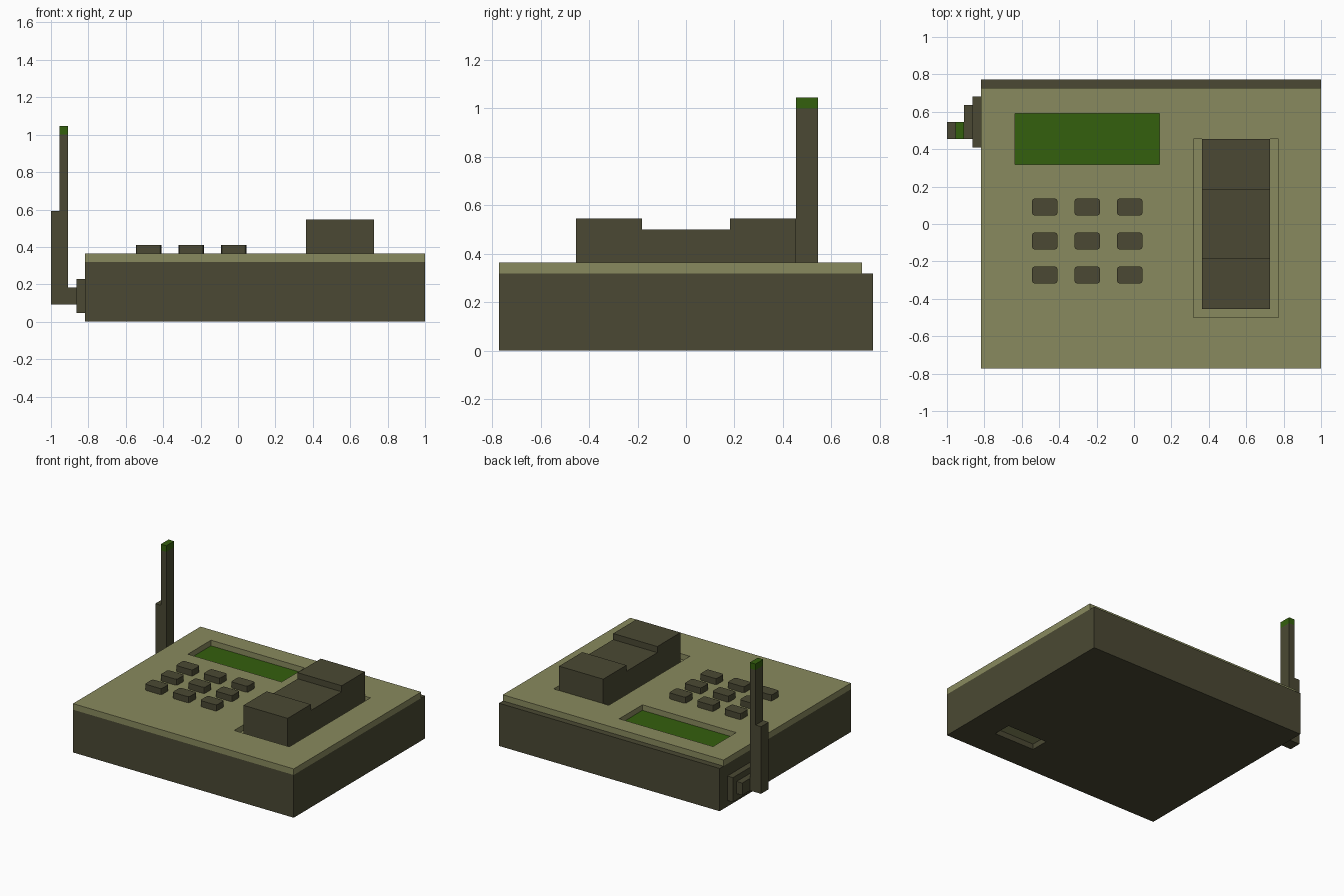
import bpy, bmesh

cube = bpy.data.objects.get("Cube")
if cube:
    bpy.data.objects.remove(cube, do_unlink=True)

U = 1 / 22  # design grid unit


def material(name, rgb):
    m = bpy.data.materials.new(name)
    m.use_nodes = True
    m.diffuse_color = (*rgb, 1)
    bsdf = next(n for n in m.node_tree.nodes if n.type == 'BSDF_PRINCIPLED')
    bsdf.inputs["Base Color"].default_value = (*rgb, 1)
    bsdf.inputs["Roughness"].default_value = 0.8
    return m


DARK = material("dark olive", (0.069, 0.066, 0.033))
OLIVE = material("light olive", (0.25, 0.254, 0.112))
GREEN = material("screen green", (0.034, 0.115, 0.004))


def box(name, x, y, z, mat, corner=0):
    """Box from (min, max) ranges, with optional chamfered upright edges."""
    bm = bmesh.new()
    bmesh.ops.create_cube(bm, size=1)
    for v in bm.verts:
        for i, (lo, hi) in enumerate((x, y, z)):
            v.co[i] = lo if v.co[i] < 0 else hi
    if corner:
        upright = [e for e in bm.edges
                   if abs(e.verts[0].co.z - e.verts[1].co.z) > 1e-4]
        bmesh.ops.bevel(bm, geom=upright, offset=corner, segments=2,
                        profile=0.5, affect='EDGES')
    me = bpy.data.meshes.new(name)
    bm.to_mesh(me)
    bm.free()
    me.materials.append(mat)
    ob = bpy.data.objects.new(name, me)
    bpy.context.collection.objects.link(ob)
    return ob


def cut(target, x, y, z):
    """Cut a box-shaped opening out of the target."""
    cutter = box("cutter", x, y, z, target.data.materials[0])
    cutter.hide_render = True
    mod = target.modifiers.new("opening", 'BOOLEAN')
    mod.operation = 'DIFFERENCE'
    mod.solver = 'EXACT'
    mod.object = cutter
    bpy.context.view_layer.objects.active = target
    bpy.ops.object.modifier_apply(modifier=mod.name)
    bpy.data.objects.remove(cutter, do_unlink=True)


def span(lo, hi):
    return (lo * U, hi * U)


# Body with a shallow pocket underneath
body = box("body", span(-18, 22), span(-17, 17), span(0, 7), DARK)
pocket_x, pocket_y = span(9.5, 16.8), span(-12, -9)
cut(body, pocket_x, pocket_y, (-0.1, U))
box("pocket_floor", pocket_x, pocket_y, (U - 0.004, U), OLIVE)

# Top panel with openings for the screen and the handset cradle
panel = box("top_panel", span(-18, 22), span(-17, 16), span(7, 8), OLIVE)
screen_x, screen_y = span(-14, 3), span(7, 13)
cradle_x, cradle_y = span(7, 17), span(-11, 10)
cut(panel, screen_x, screen_y, span(6, 9))
cut(panel, cradle_x, cradle_y, span(6, 9))
box("screen", screen_x, screen_y, (7 * U, 7 * U + 0.004), GREEN)
box("cradle_floor", cradle_x, cradle_y, (7 * U, 7 * U + 0.004), OLIVE)

# Handset: raised ear and mouth ends joined by a lower grip
for name, y, top in (("handset_mouthpiece", (-10, -4), 12),
                     ("handset_grip", (-4, 4), 11),
                     ("handset_earpiece", (4, 10), 12)):
    box(name, span(8, 16), span(*y), span(7, top), DARK)

# Keypad, three by three
for row in range(3):
    for col in range(3):
        x0, y0 = -12 + 5 * col, 1 - 4 * row
        box(f"key_{row + 1}_{col + 1}", span(x0, x0 + 3), span(y0, y0 + 2),
            span(8, 9), DARK, corner=0.014)

# Antenna on the right side: stepped mount, holder, mast and tip
box("antenna_mount", span(-19, -18), span(9, 15), span(1, 5), DARK)
box("antenna_joint", span(-20, -19), span(10, 14), span(2, 4), DARK)
box("antenna_holder", span(-22, -21), span(10, 12), span(2, 13), DARK)
box("antenna_mast", span(-21, -20), span(10, 12), span(2, 22), DARK)
box("antenna_tip", span(-21, -20), span(10, 12), span(22, 23), GREEN)
